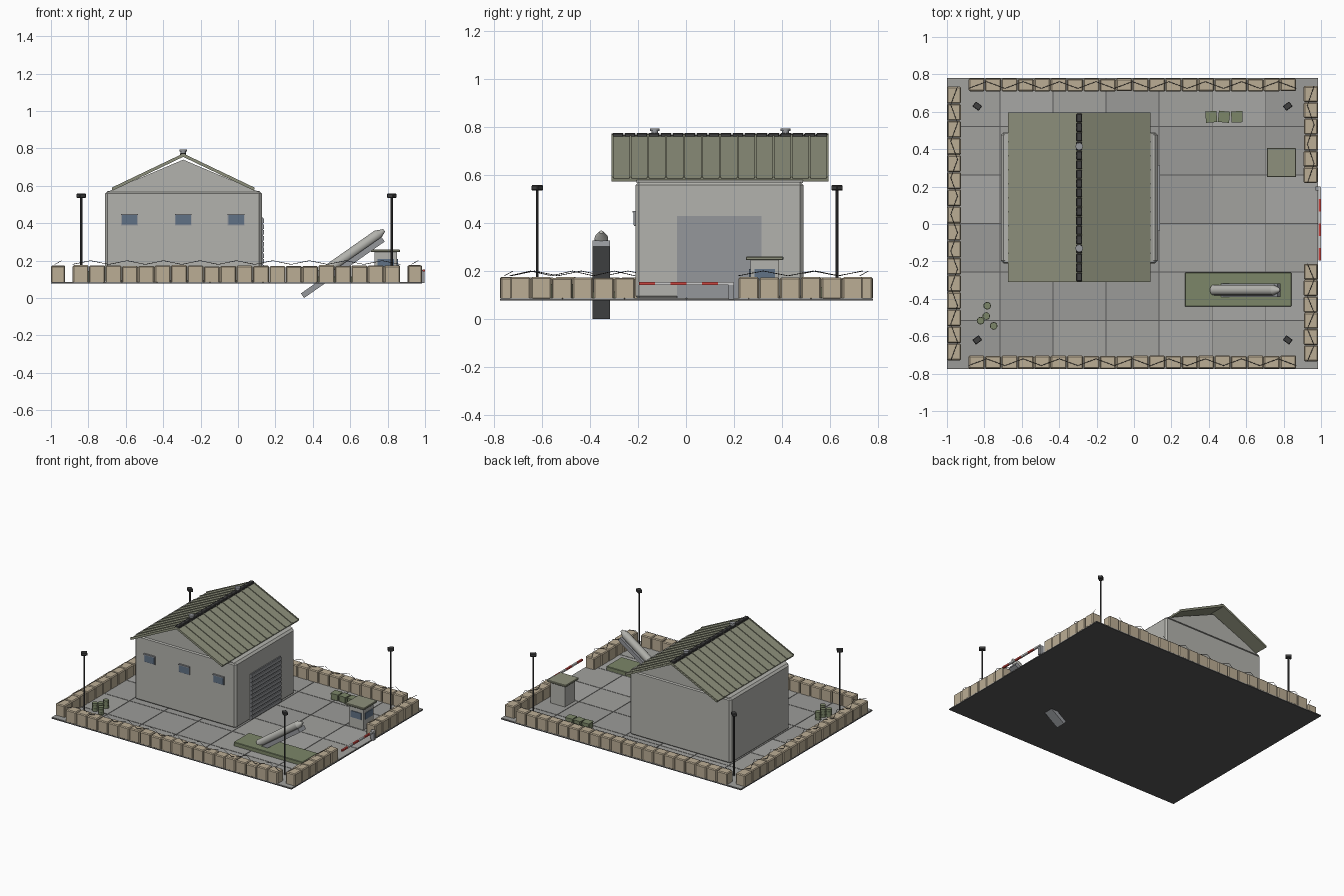
import bpy, bmesh, math, random
from mathutils import Vector, Matrix

if "Cube" in bpy.data.objects:
    bpy.data.objects.remove(bpy.data.objects["Cube"])
random.seed(4)

def mat(name, c):
    m = bpy.data.materials.new(name)
    m.diffuse_color = (*c, 1)
    m.use_nodes = True
    m.node_tree.nodes["Principled BSDF"].inputs["Base Color"].default_value = m.diffuse_color
    return m

TAN = mat("sand_fabric", (0.50, 0.42, 0.30))
GREEN = mat("roof_green", (0.27, 0.28, 0.20))
OLIVE = mat("olive", (0.20, 0.24, 0.14))
WALL = mat("plaster", (0.45, 0.45, 0.42))
STEEL = mat("steel", (0.30, 0.31, 0.33))
DARK = mat("dark_metal", (0.05, 0.05, 0.05))
GLASS = mat("glass", (0.12, 0.17, 0.24))
RED = mat("red", (0.6, 0.06, 0.05))
WHITE = mat("white", (0.8, 0.8, 0.8))
SLAB = mat("slab", (0.10, 0.10, 0.10))
CONC = [mat("concrete_%d" % i, (v, v, v * 0.96)) for i, v in enumerate((0.33, 0.36, 0.39))]

def finish(name, bm, m, bevel=0, smooth=False):
    bmesh.ops.recalc_face_normals(bm, faces=bm.faces)
    me = bpy.data.meshes.new(name)
    bm.to_mesh(me)
    bm.free()
    ob = bpy.data.objects.new(name, me)
    bpy.context.collection.objects.link(ob)
    if m:
        me.materials.append(m)
    if bevel:
        b = ob.modifiers.new("bevel", 'BEVEL')
        b.width, b.segments = bevel, 1
    if smooth:
        bpy.ops.object.select_all(action='DESELECT')
        ob.select_set(True)
        bpy.context.view_layer.objects.active = ob
        bpy.ops.object.shade_smooth_by_angle(angle=math.radians(35))
    return ob

def box(name, x, y, z, m=None, bevel=0):
    """Box from x, y, z ranges."""
    bm = bmesh.new()
    s = [b - a for a, b in (x, y, z)]
    c = [(a + b) / 2 for a, b in (x, y, z)]
    bmesh.ops.create_cube(bm, size=1, matrix=Matrix.Translation(c) @ Matrix.Diagonal((*s, 1)))
    return finish(name, bm, m, bevel)

def turned_box(name, c, s, ang, m, bevel=0):
    """Box centred at c, turned about z."""
    ob = box(name, *[(-d / 2, d / 2) for d in s], m, bevel)
    ob.location, ob.rotation_euler = c, (0, 0, ang)
    return ob

def rod(name, a, b, r1, m, r2=None, n=12):
    a, b = Vector(a), Vector(b)
    d = b - a
    M = Matrix.Translation((a + b) / 2) @ d.to_track_quat('Z', 'Y').to_matrix().to_4x4()
    bm = bmesh.new()
    bmesh.ops.create_cone(bm, cap_ends=True, segments=n, radius1=r1,
                          radius2=r1 if r2 is None else r2, depth=d.length, matrix=M)
    return finish(name, bm, m, 0, True)

def extrude_y(name, pts, y0, y1, m):
    """Extrude an x-z profile along y."""
    bm = bmesh.new()
    f = bm.faces.new([bm.verts.new((x, y0, z)) for x, z in pts])
    r = bmesh.ops.extrude_face_region(bm, geom=[f])
    bmesh.ops.translate(bm, vec=(0, y1 - y0, 0), verts=[v for v in r['geom'] if isinstance(v, bmesh.types.BMVert)])
    return finish(name, bm, m)

G = 0.087  # ground level

# ground slab with paving panels
X0, X1, Y0, Y1 = -1.0, 0.985, -0.775, 0.78
box("base_slab", (X0, X1), (Y0, Y1), (0.077, 0.083), SLAB)
dx, dy = (X1 - X0) / 7, (Y1 - Y0) / 6
for i in range(7):
    for j in range(6):
        x, y = X0 + i * dx, Y0 + j * dy
        box("paving_panel", (x + .002, x + dx - .002), (y + .002, y + dy - .002), (0.079, G), random.choice(CONC))

# perimeter barrier blocks and zigzag wire
def barrier(a, b, n, fixed, along_x):
    step = (b - a) / n
    for i in range(n):
        s = a + i * step
        run = (s + .001, s + step - .001)
        side = (fixed[0] + random.uniform(0, .003), fixed[1] - random.uniform(0, .003))
        z = (0.081, 0.172 + random.uniform(-.003, .004))
        box("barrier_block", *((run, side) if along_x else (side, run)), z, TAN, 0.006)
    k = max(4, round((b - a) / 0.095))
    cu = bpy.data.curves.new("barbed_wire", 'CURVE')
    cu.dimensions, cu.bevel_depth, cu.bevel_resolution = '3D', 0.0015, 0
    sp = cu.splines.new('POLY')
    sp.points.add(k)
    mid = sum(fixed) / 2
    for i in range(k + 1):
        u, o = a + (b - a) * i / k, mid + (0.018 if i % 2 else -0.018)
        sp.points[i].co = ((u, o) if along_x else (o, u)) + (0.2 if i % 2 else 0.18, 1)
    cu.materials.append(DARK)
    bpy.context.collection.objects.link(bpy.data.objects.new("barbed_wire", cu))

barrier(-0.885, 0.868, 20, (-0.775, -0.703), True)
barrier(-0.885, 0.868, 20, (0.707, 0.779), True)
barrier(-0.73, 0.735, 16, (-1.0, -0.923), False)
barrier(-0.735, -0.212, 6, (0.906, 0.984), False)
barrier(0.218, 0.738, 6, (0.906, 0.984), False)

# main building
CX = -0.293
box("building_walls", (-0.712, 0.127), (-0.21, 0.49), (0.081, 0.572), WALL, 0.014)
extrude_y("gable", [(CX - .405, 0.568), (CX + .405, 0.568), (CX, 0.74)], -0.207, 0.487, WALL)
for s in (-1, 1):
    extrude_y("roof_slope", [(CX, 0.755), (CX, 0.767), (CX + s * .381, 0.585), (CX + s * .378, 0.574)],
              -0.31, 0.595, GREEN)
    for i in range(13):
        y = -0.307 + i * 0.0747
        extrude_y("roof_rib", [(CX, 0.765), (CX, 0.773), (CX + s * .381, 0.591), (CX + s * .381, 0.583)],
                  y - .004, y + .004, GREEN)
for i in range(18):
    y = -0.307 + i * 0.05
    box("ridge_cap", (CX - .016, CX + .016), (y, y + .047), (0.757, 0.776), DARK, 0.004)
for y in (-0.13, 0.415):
    rod("roof_vent", (CX, y, 0.755), (CX, y, 0.785), 0.014, STEEL)
    rod("vent_cap", (CX, y, 0.783), (CX, y, 0.794), 0.02, STEEL)

# front windows
for x in (-0.58, CX, -0.01):
    box("window_frame", (x - .045, x + .045), (-0.217, -0.205), (0.388, 0.447), STEEL)
    box("window_glass", (x - .041, x + .041), (-0.219, -0.205), (0.392, 0.443), GLASS)
    box("window_sill", (x - .045, x + .045), (-0.223, -0.205), (0.443, 0.45), STEEL)

# roller door
box("door_panel", (0.12, 0.133), (-0.038, 0.315), (G, 0.43), STEEL)
for i in range(11):
    z = G + 0.004 + i * 0.031
    box("door_slat", (0.12, 0.139), (-0.036, 0.313), (z, z + .024), STEEL)

# guard booth
box("booth_body", (0.73, 0.85), (0.268, 0.388), (0.082, 0.246), WALL)
box("booth_roof", (0.71, 0.866), (0.25, 0.406), (0.245, 0.26), GREEN, 0.003)
box("booth_front_window", (0.747, 0.833), (0.263, 0.27), (0.16, 0.208), GLASS)
box("booth_side_window", (0.848, 0.855), (0.285, 0.371), (0.16, 0.208), GLASS)

# launch pad, rail and missile
box("launch_pad", (0.272, 0.842), (-0.441, -0.26), (0.081, 0.115), OLIVE, 0.003)
A = math.radians(35)
def along(t, up):
    return (0.345 + t * math.cos(A) - up * math.sin(A), -0.353, 0.0125 + t * math.sin(A) + up * math.cos(A))
rail = box("launch_rail", (-0.263, 0.263), (-0.036, 0.036), (-0.015, 0.015), STEEL)
rail.location, rail.rotation_euler = along(0.263, 0), (0, -A, 0)
rod("missile_body", along(0.12, 0.036), along(0.515, 0.036), 0.028, WALL, n=16)
rod("missile_nose", along(0.515, 0.036), along(0.558, 0.036), 0.028, WALL, 0.008, n=16)

# gate barrier arm
box("gate_post", (0.97, 0.998), (0.178, 0.2), (0.081, 0.15), STEEL)
for i in range(6):
    y = -0.195 + i * 0.0655
    box("gate_arm", (0.987, 1.0), (y, y + .0655), (0.142, 0.154), (WHITE, RED)[(i + 1) % 2])

# floodlights in the corners
for x in (-0.838, 0.822):
    for y in (-0.62, 0.63):
        rod("light_pole", (x, y, G - .004), (x, y, 0.545), 0.0055, DARK, n=8)
        turned_box("light_head", (x, y, 0.547), (0.042, 0.032, 0.022), math.atan2(-y, -x), DARK, 0.003)

# crates and barrels
for x, a in ((0.413, 0.08), (0.481, -0.1), (0.55, 0.04)):
    turned_box("crate", (x, 0.573, 0.108), (0.056, 0.056, 0.044), a, OLIVE, 0.003)
    turned_box("crate_lid", (x, 0.573, 0.13), (0.06, 0.06, 0.008), a, OLIVE)
for x, y in ((-0.785, -0.437), (-0.79, -0.492), (-0.82, -0.517), (-0.75, -0.545)):
    rod("barrel", (x, y, G - .004), (x, y, 0.146), 0.019, OLIVE)
    for z in (0.104, 0.126):
        rod("barrel_hoop", (x, y, z), (x, y, z + .004), 0.0205, OLIVE)

# wires become plain meshes
bpy.ops.object.select_all(action='DESELECT')
for ob in bpy.context.scene.objects:
    if ob.type == 'CURVE':
        ob.select_set(True)
        bpy.context.view_layer.objects.active = ob
bpy.ops.object.convert(target='MESH')
